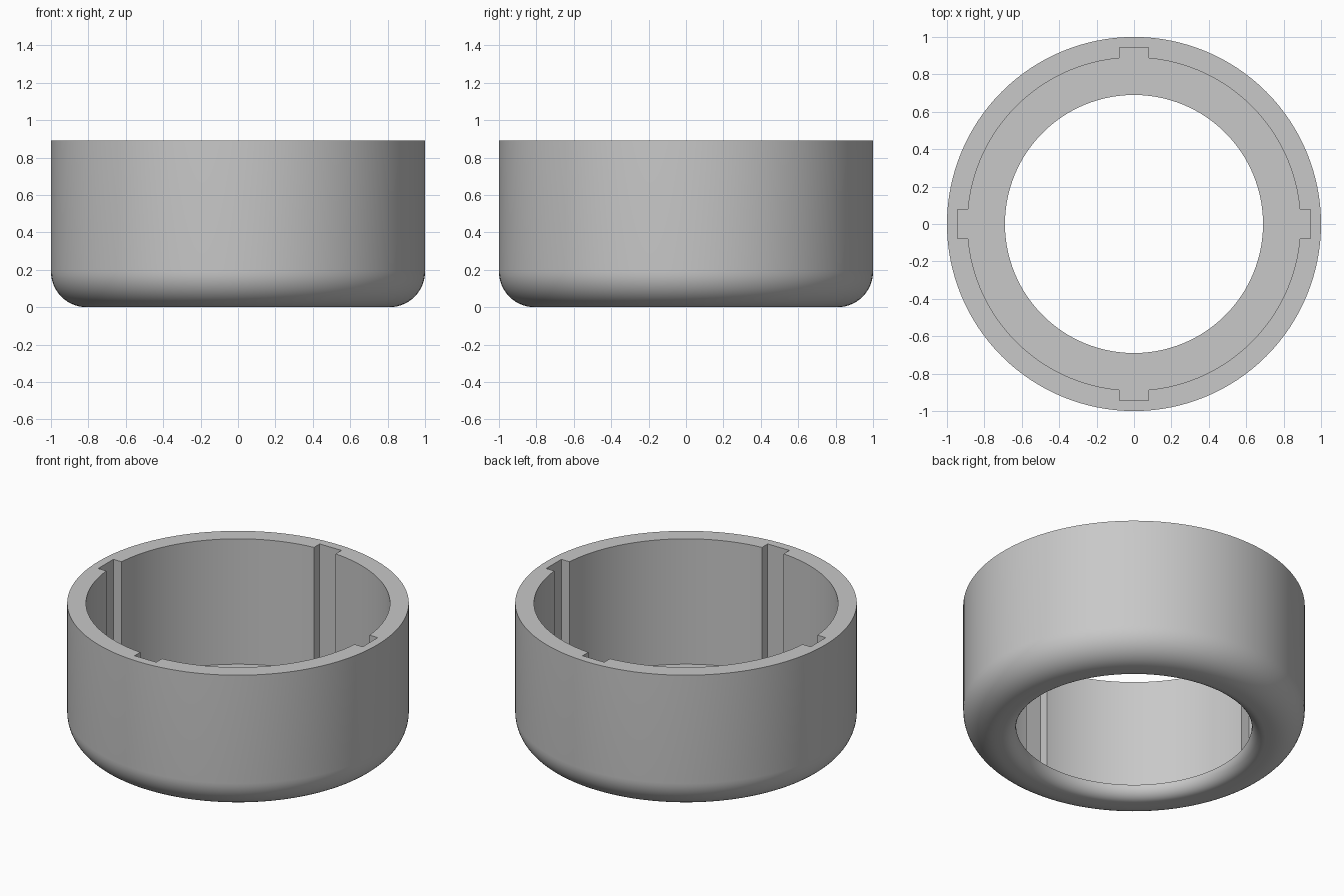
import bpy, bmesh
from math import sin, cos, pi, radians
from mathutils import Matrix

if "Cube" in bpy.data.objects:
    bpy.data.objects.remove(bpy.data.objects["Cube"])

HEIGHT, FLOOR = 0.89, 0.08
OUTER, BORE, HOLE = 1.0, 0.89, 0.69
ROUND, LIP = 0.19, 0.078
GROOVE_REACH, GROOVE_WIDTH = 0.945, 0.155
SEGMENTS = 128

gray = bpy.data.materials.new("gray_plastic")
gray.use_nodes = True
color = (0.58, 0.58, 0.58, 1)
gray.diffuse_color = color
gray.node_tree.nodes["Principled BSDF"].inputs["Base Color"].default_value = color


def make_object(name, bm):
    mesh = bpy.data.meshes.new(name)
    bmesh.ops.recalc_face_normals(bm, faces=bm.faces[:])
    bm.to_mesh(mesh)
    bm.free()
    obj = bpy.data.objects.new(name, mesh)
    bpy.context.collection.objects.link(obj)
    mesh.materials.append(gray)
    return obj


def arc(cx, cz, radius, start, steps):
    """Quarter circle, counterclockwise from the start angle."""
    angles = [start + pi / 2 * i / steps for i in range(steps + 1)]
    return [(cx + radius * cos(a), cz + radius * sin(a)) for a in angles]


# Cup wall: section with rounded lower edges, turned about z
profile = [(OUTER, HEIGHT), (BORE, HEIGHT), (BORE, FLOOR), (HOLE, FLOOR)]
profile += arc(HOLE + LIP, LIP, LIP, pi, 8)
profile += arc(OUTER - ROUND, ROUND, ROUND, 1.5 * pi, 14)
bm = bmesh.new()
rings = []
for i in range(SEGMENTS):
    a = 2 * pi * i / SEGMENTS
    rings.append([bm.verts.new((r * cos(a), r * sin(a), z)) for r, z in profile])
for i, ring in enumerate(rings):
    following = rings[(i + 1) % SEGMENTS]
    for j in range(len(profile)):
        k = (j + 1) % len(profile)
        bm.faces.new((ring[j], following[j], following[k], ring[k]))
cup = make_object("ring_cup", bm)

# Four vertical grooves in the bore, cut by two crossing bars
bpy.context.view_layer.objects.active = cup
cup.select_set(True)
top = HEIGHT + 0.1
for name, sx, sy in (("groove_cutter_side", 2 * GROOVE_REACH, GROOVE_WIDTH),
                     ("groove_cutter_front", GROOVE_WIDTH, 2 * GROOVE_REACH)):
    bm = bmesh.new()
    bmesh.ops.create_cube(bm, size=1, matrix=Matrix.Translation((0, 0, (top + FLOOR) / 2))
                          @ Matrix.Diagonal((sx, sy, top - FLOOR, 1)))
    cutter = make_object(name, bm)
    mod = cup.modifiers.new("grooves", "BOOLEAN")
    mod.operation = "DIFFERENCE"
    mod.solver = "EXACT"
    mod.object = cutter
    bpy.ops.object.modifier_apply(modifier=mod.name)
    bpy.data.objects.remove(cutter)

bpy.ops.object.shade_smooth_by_angle(angle=radians(30))
